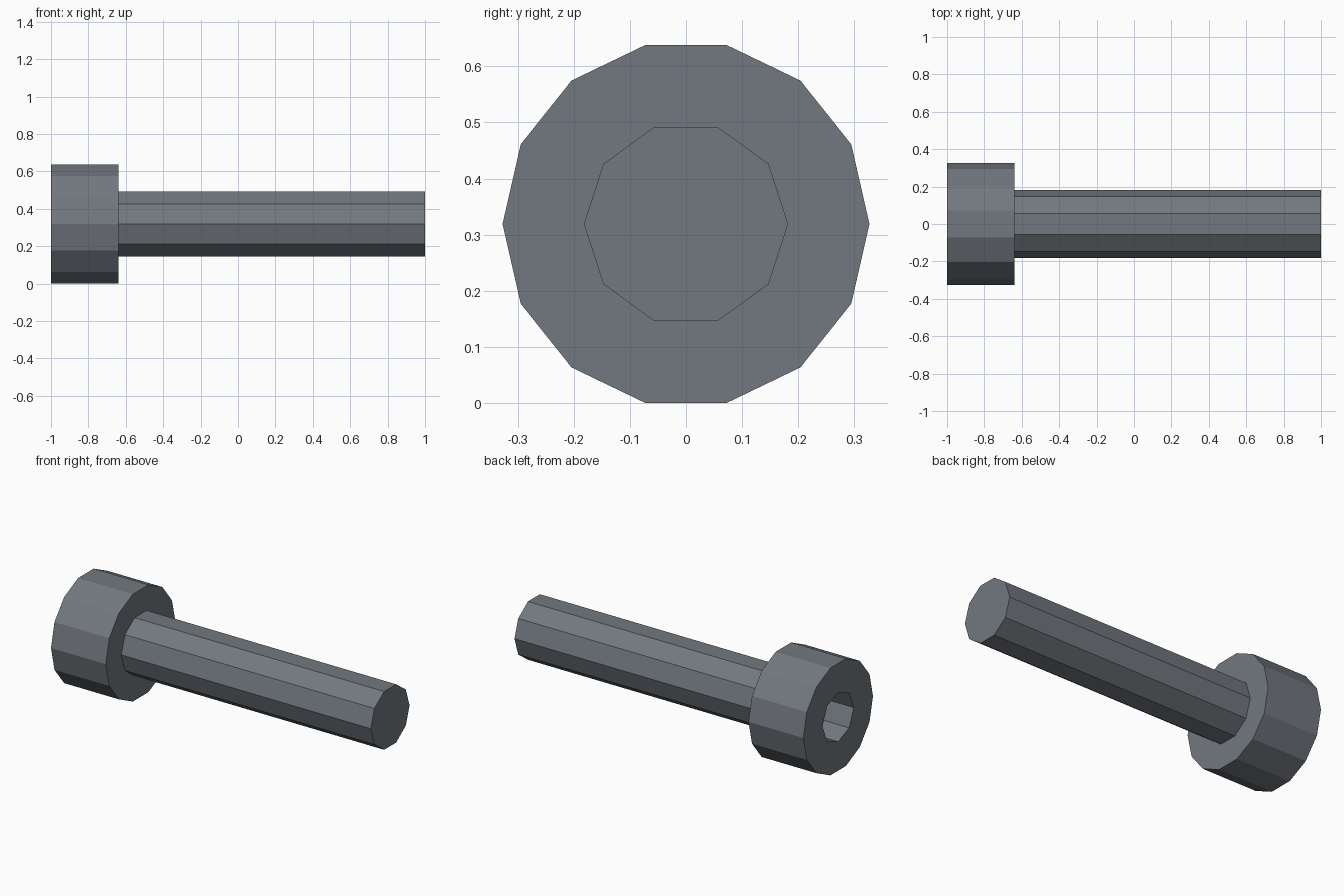
import bpy, bmesh, math

if "Cube" in bpy.data.objects:
    bpy.data.objects.remove(bpy.data.objects["Cube"])

CENTRE_Z = 0.319

steel = bpy.data.materials.new("blue grey steel")
steel.diffuse_color = (0.17, 0.19, 0.215, 1)
steel.use_nodes = True
steel.node_tree.nodes["Principled BSDF"].inputs["Base Color"].default_value = steel.diffuse_color


def prism(name, sides, radius, x0, x1):
    """Flat-sided rod along x, with a corner pointing to +y."""
    bm = bmesh.new()
    ring = []
    for i in range(sides):
        a = 2 * math.pi * i / sides
        ring.append(bm.verts.new((x0, radius * math.cos(a),
                                  CENTRE_Z + radius * math.sin(a))))
    base = bm.faces.new(ring)
    ext = bmesh.ops.extrude_face_region(bm, geom=[base], use_keep_orig=True)
    tips = [g for g in ext["geom"] if isinstance(g, bmesh.types.BMVert)]
    bmesh.ops.translate(bm, verts=tips, vec=(x1 - x0, 0, 0))
    bmesh.ops.recalc_face_normals(bm, faces=bm.faces)
    mesh = bpy.data.meshes.new(name)
    bm.to_mesh(mesh)
    bm.free()
    mesh.materials.append(steel)
    ob = bpy.data.objects.new(name, mesh)
    bpy.context.collection.objects.link(ob)
    return ob


# Bolt head and shank
head = prism("bolt_head", 14, 0.327, -1.0, -0.64)
prism("bolt_shank", 10, 0.182, -0.645, 1.0)

# Key socket sunk into the outer face of the head
cutter = prism("socket_cutter", 8, 0.147, -1.1, -0.78)
cutter.hide_render = True
cutter.hide_viewport = True
cut = head.modifiers.new("socket", 'BOOLEAN')
cut.operation = 'DIFFERENCE'
cut.solver = 'EXACT'
cut.object = cutter
